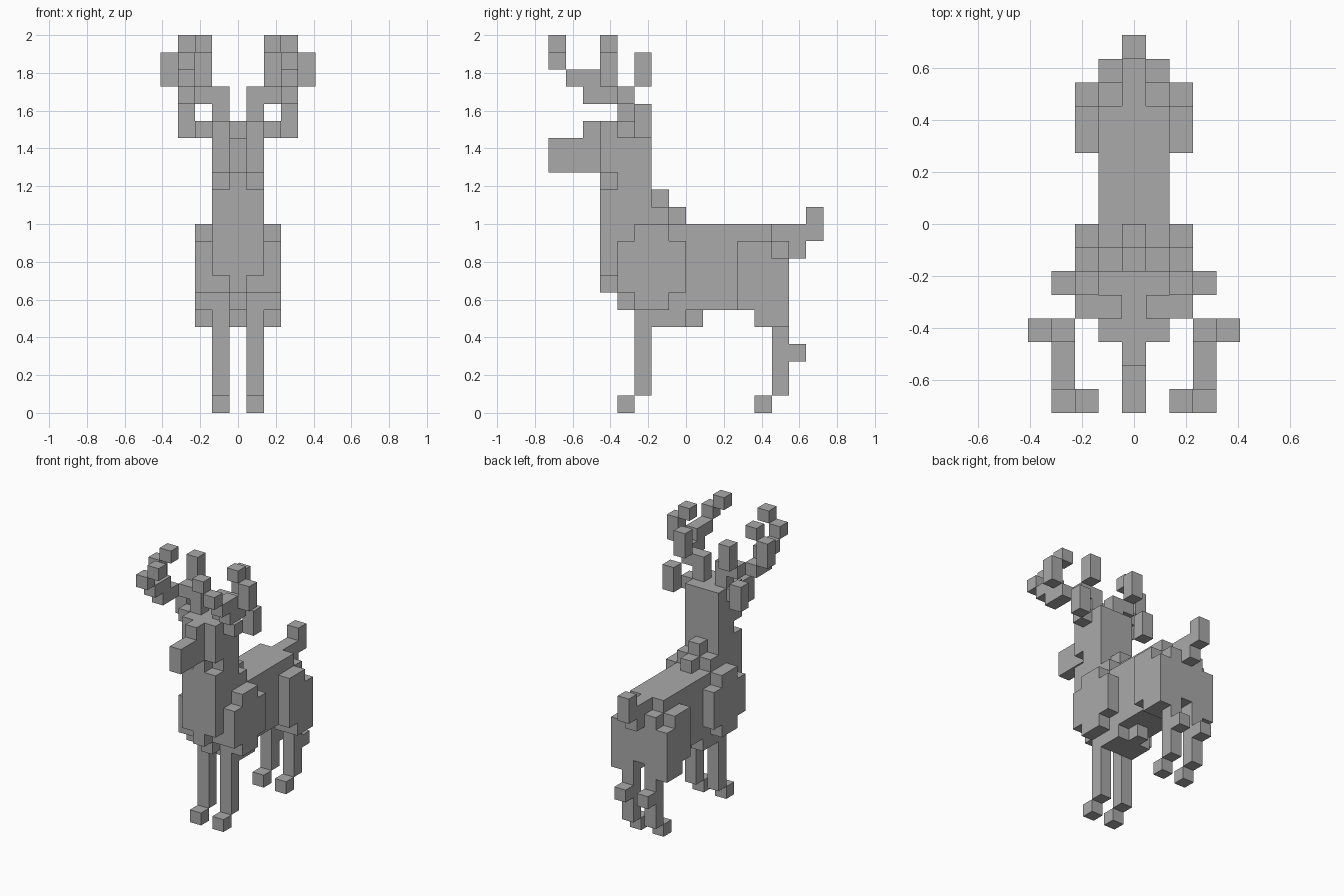
import bpy
import bmesh
from mathutils import Vector

cube = bpy.data.objects.get("Cube")
if cube:
    bpy.data.objects.remove(cube, do_unlink=True)

UNIT = 2 / 22  # one block of the grid

grey = bpy.data.materials.new("plain_grey")
grey.use_nodes = True
colour = (0.4, 0.4, 0.4, 1)
grey.diffuse_color = colour
grey.node_tree.nodes["Principled BSDF"].inputs["Base Color"].default_value = colour


def block(x, y, z):
    """Cells of a box; each argument is one index or an inclusive (first, last)."""
    spans = [s if isinstance(s, tuple) else (s, s) for s in (x, y, z)]
    xs, ys, zs = [range(a, b + 1) for a, b in spans]
    return {(i, j, k) for i in xs for j in ys for k in zs}


def both(x, y, z):
    """A box and its mirror image across x."""
    cells = block(x, y, z)
    return cells | {(-i, j, k) for i, j, k in cells}


core = (-1, 1)
parts = {
    # barrel of the body with a keel at the chest and a raised withers
    "torso": block(core, (5, 12), (6, 10)) | block(core, 4, (7, 10))
    | block(core, 13, (6, 9)) | block(0, 4, 6)
    | block(core, (6, 7), 5) | block(0, 8, 5)
    | block(core, 6, 11) | block(0, 6, 12) | block(0, 7, 11),
    "neck": block(core, (4, 5), (11, 13)) | block(core, 3, (8, 12))
    | block(0, 3, 7) | block(0, 3, 13),
    "head": block(core, (3, 5), (14, 16)) | block(0, 2, (14, 16)),
    "muzzle": block(0, (0, 1), (14, 15)),
    "tail": block(0, 13, 10) | block(0, 14, (9, 10)) | block(0, 15, (10, 11)),
    "shoulders": both(2, 4, (7, 9)) | both(2, (5, 6), (6, 10)) | both(2, 7, (7, 9)),
    "thighs": both(2, 11, (6, 9)) | both(2, 12, (5, 9)) | both(2, 13, (5, 8))
    | both(1, 12, 5),
    "front_legs": both(1, 5, (1, 5)),
    "hind_legs": both(1, 13, (1, 5)) | both(1, 14, 3),
    "hooves": both(1, 4, 0) | both(1, 12, 0),
    "ears": both(2, 4, 16) | both(3, 5, (16, 17)),
    # stem, forward beam and the tines
    "antlers": both(1, 4, (17, 18)) | both(2, 4, 18) | both(2, 5, (19, 20))
    | both(3, (2, 3), 18) | both(3, (1, 2), 19) | both(3, 0, 20) | both(2, 0, 21)
    | both(4, 3, (19, 20)) | both(3, 3, 21),
}
occupied = set().union(*parts.values())


def build(name, cells):
    """Make the outer skin of the cells, with flat areas merged."""
    bm = bmesh.new()
    for cell in sorted(cells):
        centre = Vector(cell)
        for axis in range(3):
            for sign in (-1, 1):
                normal = Vector((0, 0, 0))
                normal[axis] = sign
                if tuple(int(c) for c in centre + normal) in occupied:
                    continue
                u = Vector((0, 0, 0))
                u[(axis + 1) % 3] = 1
                w = normal.cross(u)
                mid = centre + normal / 2
                corners = [mid + (a * u + b * w) / 2
                           for a, b in ((-1, -1), (1, -1), (1, 1), (-1, 1))]
                bm.faces.new([bm.verts.new(UNIT * (c + Vector((0, -7.5, 0.5))))
                              for c in corners])
    bmesh.ops.remove_doubles(bm, verts=bm.verts, dist=UNIT / 100)
    bmesh.ops.dissolve_limit(bm, angle_limit=0.01, verts=bm.verts, edges=bm.edges)
    mesh = bpy.data.meshes.new(name)
    bm.to_mesh(mesh)
    bm.free()
    mesh.materials.append(grey)
    bpy.context.collection.objects.link(bpy.data.objects.new(name, mesh))


for part_name, part_cells in parts.items():
    build(part_name, part_cells)
